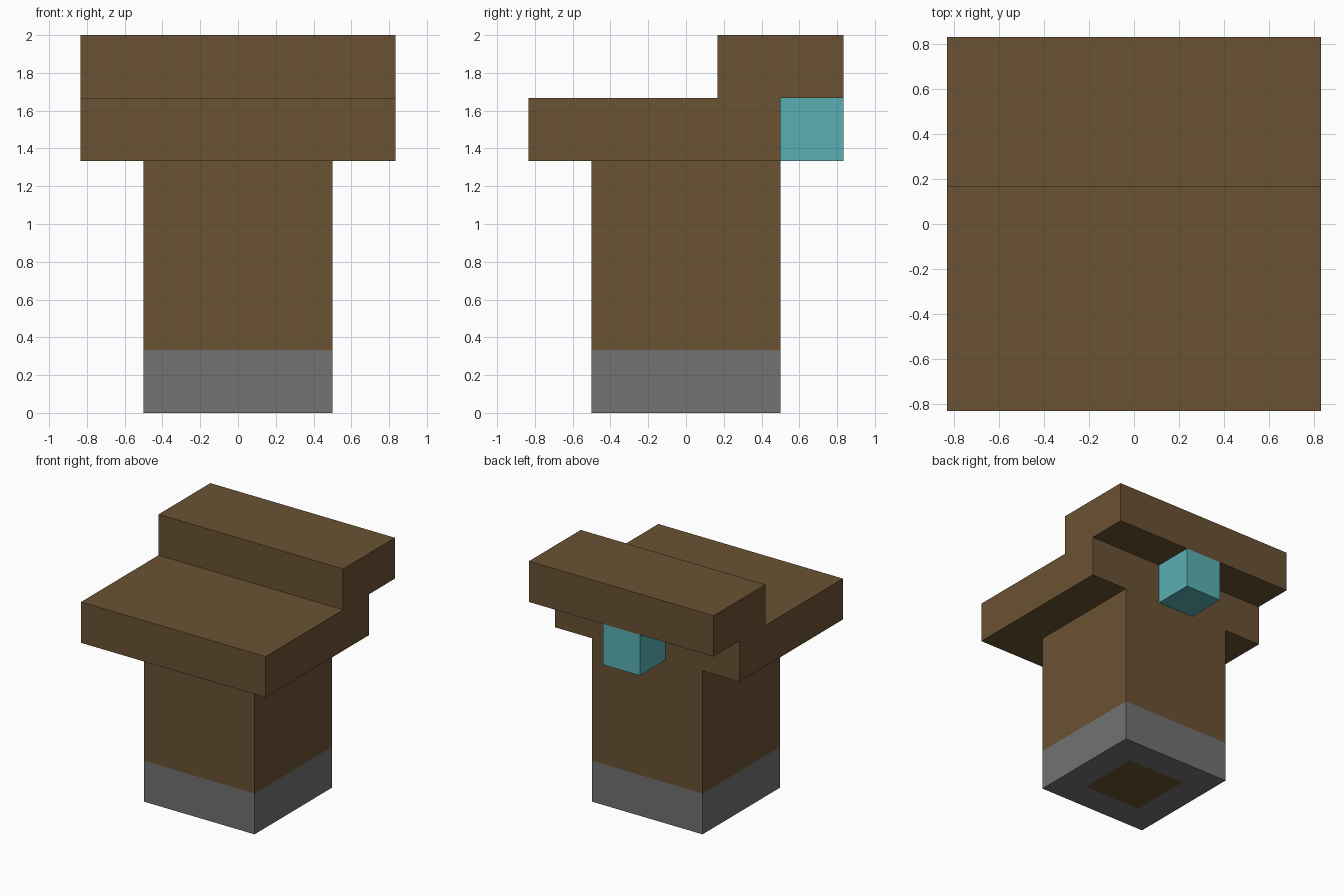
import bpy
import bmesh
from mathutils import Matrix, Vector

if "Cube" in bpy.data.objects:
    bpy.data.objects.remove(bpy.data.objects["Cube"], do_unlink=True)

U = 1 / 3  # edge of one building block


def material(name, rgb):
    mat = bpy.data.materials.new(name)
    mat.use_nodes = True
    mat.diffuse_color = (*rgb, 1)
    mat.node_tree.nodes["Principled BSDF"].inputs["Base Color"].default_value = (*rgb, 1)
    return mat


brown = material("wood brown", (0.144, 0.084, 0.033))
gray = material("stone gray", (0.168, 0.168, 0.168))
teal = material("teal", (0.100, 0.434, 0.456))


def finish(name, bm, *mats):
    bmesh.ops.recalc_face_normals(bm, faces=bm.faces)
    mesh = bpy.data.meshes.new(name)
    bm.to_mesh(mesh)
    bm.free()
    for mat in mats:
        mesh.materials.append(mat)
    obj = bpy.data.objects.new(name, mesh)
    bpy.context.collection.objects.link(obj)
    return obj


def box(size, center):
    """Box with size and centre given in blocks."""
    bm = bmesh.new()
    place = Matrix.Translation(Vector(center) * U) @ Matrix.Diagonal((*[s * U for s in size], 1))
    bmesh.ops.create_cube(bm, size=1, matrix=place)
    return bm


# Stone foot with the wooden core showing underneath
bm = box((3, 3, 1), (0, 0, 0.5))
bottom = min(bm.faces, key=lambda f: f.calc_center_median().z)
bmesh.ops.inset_region(bm, faces=[bottom], thickness=U)
bottom.material_index = 1
finish("stone_foot", bm, gray, brown)

# Wooden column
finish("column", box((3, 3, 3), (0, 0, 2.5)), brown)

# Stepped top: a side profile (y, z) extruded across the width
profile = [(-2.5, 4), (1.5, 4), (1.5, 5), (2.5, 5), (2.5, 6), (0.5, 6), (0.5, 5), (-2.5, 5)]
bm = bmesh.new()
side = bm.faces.new([bm.verts.new((-2.5 * U, y * U, z * U)) for y, z in profile])
grown = bmesh.ops.extrude_face_region(bm, geom=[side])["geom"]
bmesh.ops.translate(bm, vec=(5 * U, 0, 0),
                    verts=[v for v in grown if isinstance(v, bmesh.types.BMVert)])
finish("stepped_top", bm, brown)

# Teal block tucked under the back overhang
finish("back_block", box((1, 1, 1), (0, 2, 4.5)), teal)
